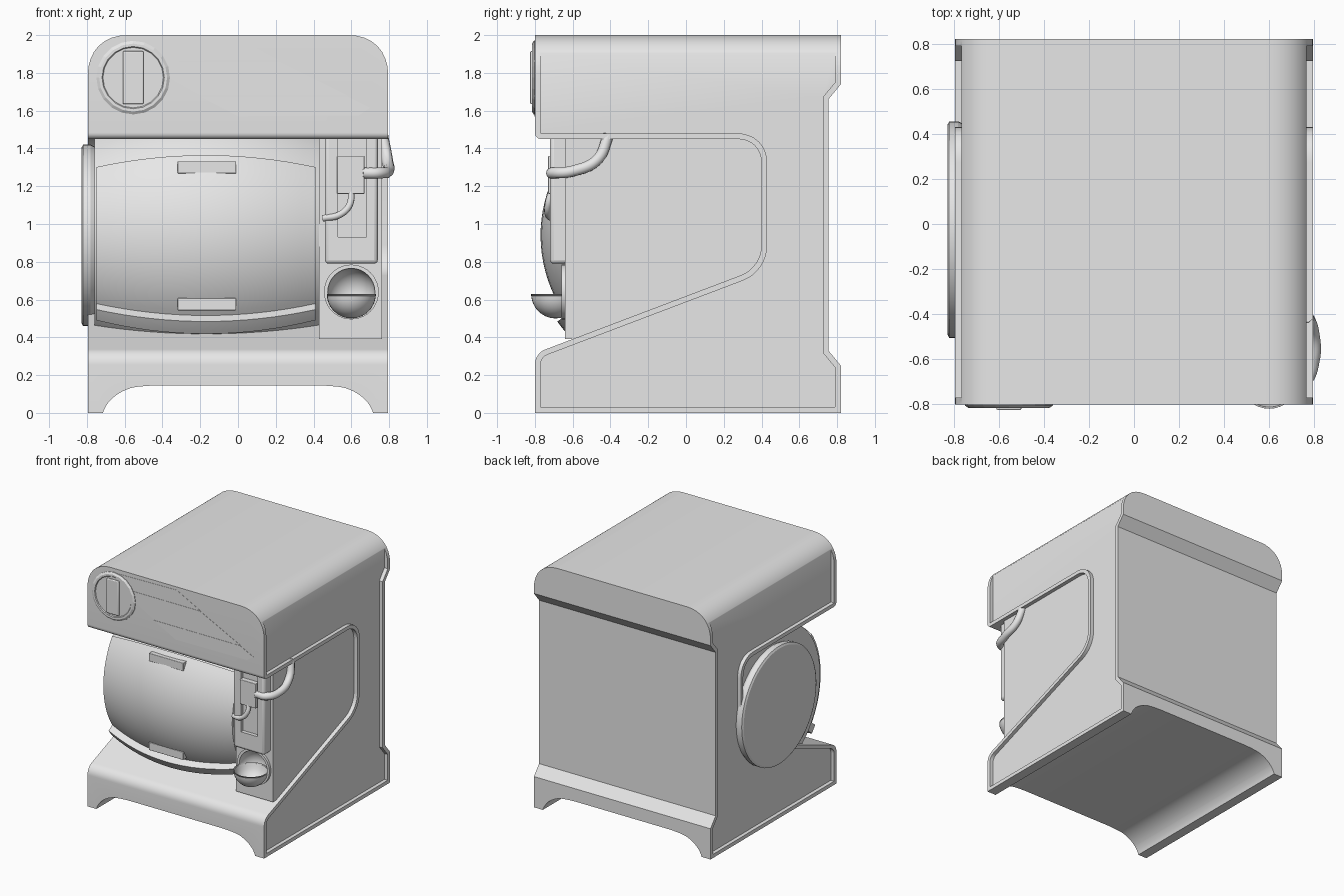
import bpy, bmesh
from math import sin, cos, radians, pi
from mathutils import Vector, Matrix

cube = bpy.data.objects.get("Cube")
if cube:
    bpy.data.objects.remove(cube, do_unlink=True)

grey = bpy.data.materials.new("light_grey")
grey.use_nodes = True
grey.diffuse_color = (0.8, 0.8, 0.8, 1)
grey.node_tree.nodes["Principled BSDF"].inputs["Base Color"].default_value = (0.8, 0.8, 0.8, 1)


def activate(ob):
    bpy.ops.object.select_all(action='DESELECT')
    ob.select_set(True)
    bpy.context.view_layer.objects.active = ob


def smooth(ob, angle=35):
    activate(ob)
    bpy.ops.object.shade_smooth_by_angle(angle=radians(angle))


def finish(name, bm):
    bmesh.ops.recalc_face_normals(bm, faces=bm.faces)
    me = bpy.data.meshes.new(name)
    bm.to_mesh(me)
    bm.free()
    me.materials.append(grey)
    ob = bpy.data.objects.new(name, me)
    bpy.context.collection.objects.link(ob)
    return ob


def loft(name, rings):
    bm = bmesh.new()
    vs = [[bm.verts.new(p) for p in ring] for ring in rings]
    n = len(vs[0])
    for a, b in zip(vs, vs[1:]):
        for i in range(n):
            bm.faces.new((a[i], a[(i + 1) % n], b[(i + 1) % n], b[i]))
    bm.faces.new(vs[0])
    bm.faces.new(vs[-1])
    return finish(name, bm)


def prism(name, pts, axis, a, b):
    place = (lambda t, u, v: (t, u, v)) if axis == 'x' else (lambda t, u, v: (u, t, v))
    return loft(name, [[place(t, u, v) for u, v in pts] for t in (a, b)])


def box(name, x0, x1, y0, y1, z0, z1, bevel=0):
    ob = prism(name, [(x0, z0), (x1, z0), (x1, z1), (x0, z1)], 'y', y0, y1)
    if bevel:
        m = ob.modifiers.new("bevel", 'BEVEL')
        m.width, m.segments = bevel, 3
        smooth(ob)
    return ob


def rounded(corners, seg=8):
    """Polygon from (u, v, radius) corners, each rounded by a quadratic arc."""
    out = []
    for i, (u, v, r) in enumerate(corners):
        p = Vector((u, v))
        if not r:
            out.append(p)
            continue
        a = p + (Vector(corners[i - 1][:2]) - p).normalized() * r
        b = p + (Vector(corners[(i + 1) % len(corners)][:2]) - p).normalized() * r
        for k in range(seg + 1):
            t = k / seg
            w = 2 * t * (1 - t) * 0.83   # rational weight, close to a circle
            s = (1 - t) ** 2 + t ** 2 + w
            out.append(((1 - t) ** 2 * a + w * p + t ** 2 * b) / s)
    return out


def inset(pts, d):
    """Mitred inward offset of a counter-clockwise polygon."""
    out = []
    for i, p in enumerate(pts):
        e1 = (p - pts[i - 1]).normalized()
        e2 = (pts[(i + 1) % len(pts)] - p).normalized()
        n1, n2 = Vector((-e1.y, e1.x)), Vector((-e2.y, e2.x))
        out.append(p + (n1 + n2) * d / (1 + n1.dot(n2)))
    return out


def boolean(ob, tool, op):
    m = ob.modifiers.new("cut", 'BOOLEAN')
    m.operation, m.object, m.solver = op, tool, 'EXACT'
    activate(ob)
    bpy.ops.object.modifier_apply(modifier=m.name)


def drop(ob):
    bpy.data.objects.remove(ob, do_unlink=True)


# Housing: C-shaped side outline crossed with the rounded, footed front outline
side = rounded([(-0.8, 0, 0), (0.82, 0, 0), (0.82, 0.25, 0), (0.754, 0.33, 0), (0.754, 1.66, 0),
                (0.82, 1.74, 0), (0.82, 2, 0), (-0.8, 2, 0), (-0.8, 1.45, 0.035), (0.4, 1.45, 0.13),
                (0.4, 0.77, 0.12), (-0.8, 0.315, 0.06)])
half = [(0.715, 0, 0), (0.795, 0, 0), (0.795, 2, 0.21)]
arch = [(0.45, 0.146, 0.05), (0.62, 0.13, 0.09), (0.70, 0.04, 0.03)]
mirror = lambda c: [(-u, v, r) for u, v, r in reversed(c)]
front = rounded(arch + half + mirror(half) + mirror(arch))
housing = prism("housing", side, 'x', -1, 1)
tool = prism("front_cutter", front, 'y', -1, 1)
boolean(housing, tool, 'INTERSECT')
drop(tool)
# Recessed side panels inside a raised rim
panel = [(u, min(v, 1.91)) for u, v in inset(side, 0.03)]
for s in (-1, 1):
    tool = prism("panel_cutter", panel, 'x', s * 0.765, s * 0.95)
    boolean(housing, tool, 'DIFFERENCE')
    drop(tool)
smooth(housing, 30)

# Drum: barrel about a sideways axis, with door, lip, grips and end cap
CY, CZ, MID = -0.03, 0.94, -0.17


def barrel_point(x, deg, off):
    r = 0.74 - 0.11 * ((x - MID) / 0.58) ** 2 + off
    a = radians(deg)
    return (x, CY - r * cos(a), CZ + r * sin(a))


def barrel(name, x0, x1, a0, a1, inner, outer, seg=20):
    rings = []
    for k in range(17):
        x = x0 + (x1 - x0) * k / 16
        angles = [a0 + (a1 - a0) * i / seg for i in range(seg + 1)]
        ring = [barrel_point(x, a, outer) for a in angles]
        if a1 - a0 < 360:
            ring += [barrel_point(x, a, inner) for a in reversed(angles)]
        else:
            ring.pop()
        rings.append(ring)
    smooth(loft(name, rings), 30)


barrel("drum_core", -0.76, 0.43, 0, 360, 0, -0.018, 72)
barrel("drum_door", -0.75, 0.41, -36, 35, -0.04, 0)
barrel("door_lip", -0.75, 0.41, -41, -35, -0.03, 0.055, 4)
for name, z in (("upper_grip", 1.30), ("lower_grip", 0.575)):
    box(name, -0.32, -0.01, -0.69, -0.62, z - 0.032, z + 0.032, 0.004)


def disc(name, centre, axis, levels, seg):
    """Stacked circles: levels are (distance along axis, radius)."""
    cx, cy, cz = centre
    rings = []
    for t, r in levels:
        ring = [(r * cos(2 * pi * i / seg), r * sin(2 * pi * i / seg)) for i in range(seg)]
        rings.append([(cx + t, cy + u, cz + v) if axis == 'x' else (cx + u, cy + t, cz + v)
                      for u, v in ring])
    return loft(name, rings)


smooth(disc("drum_end_cap", (-0.76, -0.025, 0.94), 'x',
            [(0.02, 0.46), (0, 0.47), (-0.02, 0.48), (-0.06, 0.48), (-0.068, 0.465)], 64), 25)

# Column filling the left side of the opening, with a round spout recess
column = box("side_column", 0.43, 0.763, -0.64, 0.45, 0.39, 1.5)
plate = disc("spout_plate", (0.6, -0.63, 0.64), 'y', [(0, 0.145), (-0.03, 0.145)], 40)
bm = bmesh.new()
bmesh.ops.create_uvsphere(bm, u_segments=32, v_segments=16, radius=0.125,
                          matrix=Matrix.Translation((0.6, -0.66, 0.64)))
tool = finish("spout_cutter", bm)
for ob in (column, plate):
    boolean(ob, tool, 'DIFFERENCE')
    smooth(ob)
drop(tool)

# Catch bowl
bm = bmesh.new()
bmesh.ops.create_uvsphere(bm, u_segments=32, v_segments=16, radius=0.13,
                          matrix=Matrix.Translation((0.6, -0.69, 0.63)))
bmesh.ops.bisect_plane(bm, geom=bm.verts[:] + bm.edges[:] + bm.faces[:], plane_co=(0, 0, 0.63),
                       plane_no=(0, 0, 1), clear_outer=True)
bowl = finish("catch_bowl", bm)
bowl.modifiers.new("wall", 'SOLIDIFY').thickness = 0.01
smooth(bowl)

# Feed unit on the column: frame with a central channel
unit = box("feed_unit", 0.46, 0.74, -0.72, -0.62, 0.79, 1.47, 0.02)
activate(unit)
bpy.ops.object.modifier_apply(modifier="bevel")
tool = box("channel_cutter", 0.53, 0.68, -0.8, -0.69, 0.93, 1.6)
boolean(unit, tool, 'DIFFERENCE')
drop(tool)
smooth(unit)
box("feed_block", 0.525, 0.67, -0.73, -0.66, 1.16, 1.36, 0.004)


# Hoses
def hose(name, points, radius):
    cu = bpy.data.curves.new(name, 'CURVE')
    cu.dimensions = '3D'
    cu.bevel_depth, cu.bevel_resolution, cu.use_fill_caps = radius, 3, True
    sp = cu.splines.new('BEZIER')
    sp.bezier_points.add(len(points) - 1)
    for bp, p in zip(sp.bezier_points, points):
        bp.co = p
        bp.handle_left_type = bp.handle_right_type = 'AUTO'
    cu.materials.append(grey)
    ob = bpy.data.objects.new(name, cu)
    bpy.context.collection.objects.link(ob)
    activate(ob)
    bpy.ops.object.convert(target='MESH')
    smooth(bpy.context.object, 50)


hose("large_hose", [(0.66, -0.71, 1.27), (0.75, -0.70, 1.27), (0.795, -0.6, 1.28),
                    (0.79, -0.47, 1.34), (0.765, -0.41, 1.47)], 0.03)
hose("small_hose", [(0.45, -0.70, 1.03), (0.54, -0.73, 1.05), (0.59, -0.73, 1.10),
                    (0.6, -0.71, 1.18)], 0.018)

# Control knob and flush front trim
KNOB = (-0.555, -0.8, 1.775)
disc("knob_rim", KNOB, 'y', [(0.01, 0.195), (-0.006, 0.195), (-0.016, 0.18), (-0.016, 0.165),
                             (-0.01, 0.16)], 20)
box("knob_bar", -0.61, -0.50, -0.825, -0.79, 1.635, 1.915, 0.006)
trims = {
    "upper_trim": [(-0.38, 1.865), (0.22, 1.865), (0.01, 1.975), (-0.6, 1.965)],
    "middle_trim": [(-0.36, 1.77), (-0.2, 1.68), (0.58, 1.68), (0.22, 1.86), (-0.38, 1.86)],
    "lower_trim": [(-0.2, 1.675), (0, 1.57), (0.64, 1.575), (0.7, 1.615), (0.58, 1.675)],
}
for name, pts in trims.items():
    prism(name, pts, 'y', -0.802, -0.795)
